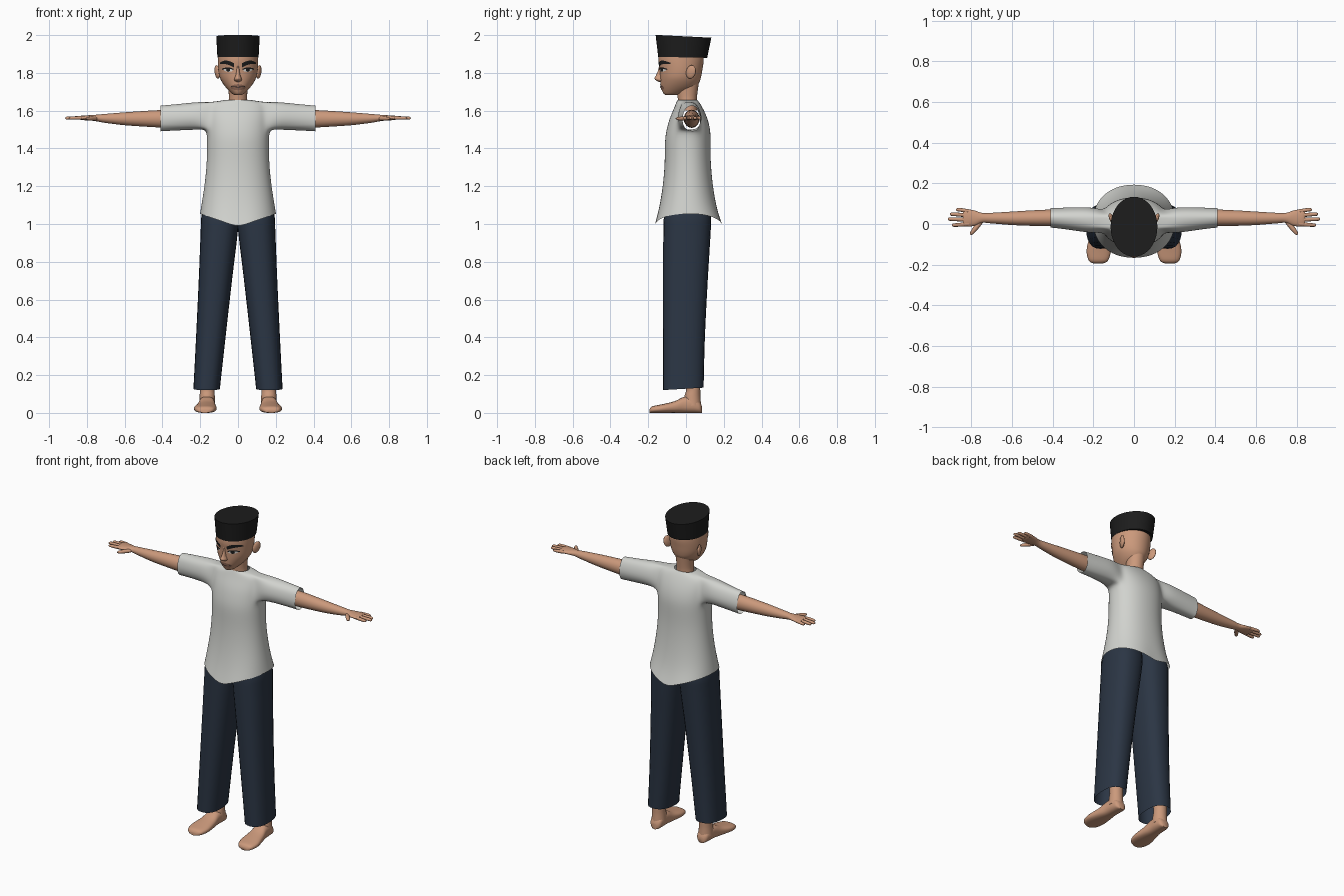
import bpy, bmesh, math
from mathutils import Vector

if "Cube" in bpy.data.objects:
    bpy.data.objects.remove(bpy.data.objects["Cube"])


def material(name, r, g, b):
    m = bpy.data.materials.new(name)
    m.use_nodes = True
    m.diffuse_color = (r, g, b, 1)
    m.node_tree.nodes["Principled BSDF"].inputs["Base Color"].default_value = (r, g, b, 1)
    return m


SKIN = material("skin", .6, .32, .2)
WHITE = material("shirt white", .64, .65, .62)
NAVY = material("trouser navy", .024, .036, .058)
BLACK = material("black", .012, .012, .012)
LIP = material("lip brown", .3, .15, .1)
EYE = material("eye white", .75, .73, .7)


def finish(name, bm, mat, mirror=False, angle=50, subdivide=0):
    bmesh.ops.recalc_face_normals(bm, faces=bm.faces[:])
    me = bpy.data.meshes.new(name)
    bm.to_mesh(me)
    bm.free()
    me.materials.append(mat)
    ob = bpy.data.objects.new(name, me)
    bpy.context.collection.objects.link(ob)
    bpy.ops.object.select_all(action='DESELECT')
    ob.select_set(True)
    bpy.context.view_layer.objects.active = ob
    bpy.ops.object.shade_smooth_by_angle(angle=math.radians(angle))
    if mirror:
        ob.modifiers.new("mirror", 'MIRROR').use_mirror_merge = False
    if subdivide:
        mod = ob.modifiers.new("subdivide", 'SUBSURF')
        mod.levels = mod.render_levels = subdivide
    return ob


def smooth(rows, steps=4):
    """Catmull-Rom resampling of rows of numbers."""
    out = []
    for i in range(len(rows) - 1):
        a, b, c, d = (rows[min(max(i + k, 0), len(rows) - 1)] for k in (-1, 0, 1, 2))
        for s in range(steps):
            t = s / steps
            out.append(tuple(q + t / 2 * (r - p + t * (2 * p - 5 * q + 4 * r - s3 + t * (3 * (q - r) + s3 - p)))
                             for p, q, r, s3 in zip(a, b, c, d)))
    return out + [tuple(rows[-1])]


def ring(centre, u, v, n=24, power=2):
    """Superellipse around a centre, spanned by two half axes."""
    pts = []
    for k in range(n):
        c, s = math.cos(math.tau * k / n), math.sin(math.tau * k / n)
        c, s = (math.copysign(abs(w) ** (2 / power), w) for w in (c, s))
        pts.append(Vector(centre) + Vector(u) * c + Vector(v) * s)
    return pts


def level(z, rx, front, back, cx=0, **kw):
    return ring((cx, (front + back) / 2, z), (rx, 0, 0), (0, (back - front) / 2, 0), **kw)


def across(x, y, ry, z, rz, **kw):
    return ring((x, y, z), (0, ry, 0), (0, 0, rz), **kw)


def loft(rings, caps=True, skip=lambda row, col: False):
    bm = bmesh.new()
    vs = [[bm.verts.new(p) for p in r] for r in rings]
    n = len(vs[0])
    for i in range(len(vs) - 1):
        for j in range(n):
            if not skip(i, j):
                k = (j + 1) % n
                bm.faces.new((vs[i][j], vs[i][k], vs[i + 1][k], vs[i + 1][j]))
    if caps:
        bm.faces.new(vs[0])
        bm.faces.new(vs[-1])
    return bm


# Shirt: torso with armholes, from which the sleeves are extruded
torso = [(1.055, .203, -.168, .195, .07), (1.12, .192, -.145, .165, .05), (1.22, .176, -.122, .142, .02),
         (1.34, .165, -.112, .13, 0), (1.44, .165, -.114, .132, 0), (1.5, .167, -.104, .13, 0),
         (1.56, .168, -.088, .115, 0), (1.61, .166, -.065, .092, 0), (1.643, .15, -.052, .072, 0),
         (1.657, .066, -.046, .06, 0)]
rings = []
for z, rx, front, back, drop in torso:
    r = level(z, rx, front, back, power=2.15)
    for p in r:
        p.z -= drop * (1 - min(1, abs(p.x) / rx))
    rings.append(r)
bm = loft(rings, False, lambda row, col: 5 <= row <= 7 and (col + 2) % 12 < 4)
for side in (1, -1):
    edges = [e for e in bm.edges if e.is_boundary and all(
        v.co.x * side > .09 and 1.45 < v.co.z < 1.65 for v in e.verts)]
    for x, cy, ry, cz, rz in [(.205, .02, .073, 1.573, .075), (.3, .028, .062, 1.565, .072),
                              (.4, .032, .052, 1.557, .071), (.41, .032, .052, 1.556, .071)]:
        new = bmesh.ops.extrude_edge_only(bm, edges=edges)["geom"]
        edges = [g for g in new if isinstance(g, bmesh.types.BMEdge) and g.is_boundary]
        for v in [g for g in new if isinstance(g, bmesh.types.BMVert)]:
            a = math.atan2((v.co.z - cz) / rz, (v.co.y - cy) / ry)
            v.co = (x * side, cy + ry * math.cos(a), cz + rz * math.sin(a))
finish("shirt", bm, WHITE, angle=180, subdivide=2)

# Trousers: one straight leg, mirrored, with a slanted hem
rings = []
for z, cx, rx, front, back in smooth([(.128, .166, .07, -.122, .093), (.4, .144, .078, -.121, .1),
                                      (.7, .12, .088, -.121, .115), (.95, .1, .098, -.12, .13),
                                      (1.04, .095, .099, -.116, .132), (1.12, .088, .088, -.095, .11)]):
    r = level(z, rx, front, back, cx, power=2.4)
    if z < .13:
        for p in r:
            p.z += .06 * p.y
    rings.append(r)
finish("trouser_leg", loft(rings, False), NAVY, mirror=True)

# Feet and ankles
foot = smooth([(-.194, .176, .022, .018), (-.18, .175, .047, .034), (-.13, .173, .06, .045),
               (-.06, .168, .051, .062), (-.01, .165, .043, .085), (.04, .163, .041, .085),
               (.072, .162, .034, .06), (.084, .162, .018, .035)])
finish("foot", loft([ring((cx, y, top / 2), (rx, 0, 0), (0, 0, top / 2), power=2.5)
                     for y, cx, rx, top in foot]), SKIN, mirror=True)
ankle = smooth([(.04, .043, -.012, .08), (.09, .04, -.008, .076), (.14, .039, 0, .075), (.3, .045, -.03, .07)])
finish("ankle", loft([level(z, rx, a, b, .163) for z, rx, a, b in ankle]), SKIN, mirror=True)

# Arms with palms, fingers and thumbs
arm = smooth([(.3, .03, .042, 1.557, .048), (.41, .03, .041, 1.557, .046), (.5, .029, .038, 1.557, .041),
              (.6, .028, .033, 1.557, .034), (.7, .029, .026, 1.559, .024), (.745, .03, .024, 1.561, .018),
              (.785, .029, .038, 1.562, .014), (.825, .03, .043, 1.562, .012), (.84, .031, .038, 1.562, .008)])
finish("arm", loft([across(*row) for row in arm]), SKIN, mirror=True)
for name, root, tip, length in [("little_finger", .062, .07, .875), ("ring_finger", .042, .048, .905),
                                ("middle_finger", .02, .024, .915), ("index_finger", 0, -.005, .895)]:
    rows = smooth([(.81, root, .01, 1.562, .01), (length - .02, tip, .009, 1.561, .009),
                   (length - .004, tip, .007, 1.56, .006), (length, tip, .002, 1.56, .002)], 2)
    finish(name, loft([across(*row, n=10) for row in rows]), SKIN, mirror=True)
thumb = [((.755, .008), .012), ((.78, -.022), .013), ((.797, -.044), .01), ((.804, -.053), .004)]
finish("thumb", loft([ring((x, y, 1.558), (r * .8, r * .5, 0), (0, 0, r * .85), n=10)
                      for (x, y), r in thumb]), SKIN, mirror=True)

# Neck and head
neck = smooth([(1.6, .06, -.04, .06), (1.65, .05, -.042, .057), (1.69, .049, -.046, .06), (1.76, .055, -.05, .07)])
finish("neck", loft([level(*row) for row in neck]), SKIN)
head = smooth([(1.683, .018, -.108, -.05), (1.692, .034, -.12, -.01), (1.72, .062, -.131, .045),
               (1.75, .084, -.135, .07), (1.78, .098, -.137, .08), (1.82, .105, -.139, .087),
               (1.87, .107, -.146, .094), (1.92, .105, -.14, .09)])
finish("head", loft([level(*row, n=40) for row in head]), SKIN)
nose = smooth([(1.752, .008, -.143, -.11), (1.76, .019, -.158, -.11), (1.77, .019, -.167, -.11),
               (1.785, .013, -.16, -.11), (1.81, .009, -.149, -.11), (1.84, .007, -.142, -.11)])
finish("nose", loft([level(*row, n=16) for row in nose]), SKIN)

# Ears
bm = bmesh.new()
bmesh.ops.create_uvsphere(bm, u_segments=16, v_segments=10, radius=1)
for v in bm.verts:
    x, y, z = v.co
    v.co = (.11 + .012 * x + .008 * y + .004 * z, .026 + .026 * y + .004 * z, 1.805 + .036 * z)
finish("ear", bm, SKIN, mirror=True)


# Painted face details, laid just over the face
def face_y(x, z):
    for a, b in zip(head, head[1:]):
        if a[0] <= z <= b[0]:
            t = (z - a[0]) / (b[0] - a[0])
            rx, front, back = (p + t * (q - p) for p, q in zip(a[1:], b[1:]))
            return (front + back) / 2 - (back - front) / 2 * math.sqrt(max(0, 1 - (x / rx) ** 2))


def patch(name, mat, x0, x1, mid, half, lift, mirror=True, n=12):
    bm = bmesh.new()
    grid = []
    for i in range(n + 1):
        t = i / n
        x = x0 + t * (x1 - x0)
        zs = [mid(t) + k * half(t) for k in (-1, 0, 1)]
        grid.append([bm.verts.new((x, face_y(x, z) - lift, z)) for z in zs])
    for a, b in zip(grid, grid[1:]):
        for k in (0, 1):
            bm.faces.new((a[k], b[k], b[k + 1], a[k + 1]))
    finish(name, bm, mat, mirror)


def lens(h):
    return lambda t: h * math.sqrt(max(.002, 1 - (2 * t - 1) ** 2))


patch("eyebrow", BLACK, .022, .096, lambda t: 1.84 + .016 * math.sin(2.4 * t),
      lambda t: .011 * (1 - t ** 3 * .7), .004)
patch("eye", EYE, .028, .078, lambda t: 1.814 + .004 * t, lens(.01), .003)
patch("iris", BLACK, .041, .063, lambda t: 1.816, lens(.01), .005)
patch("eyelid_line", BLACK, .025, .084, lambda t: 1.819 + .007 * math.sin(math.pi * t), lambda t: .0035, .006)
patch("lips", LIP, -.04, .04, lambda t: 1.724, lens(.016), .003, mirror=False)
patch("mouth_line", BLACK, -.036, .036, lambda t: 1.728 - .003 * math.sin(math.pi * t),
      lambda t: .0015, .005, mirror=False)

# Brimless cap with a tilted flat top
rings = []
for z, rx, front, back, tilt in [(1.882, .109, -.147, .112, -.02), (1.993, .115, -.161, .134, -.05)]:
    r = level(z, rx, front, back, n=40)
    for p in r:
        p.z += tilt * p.y
    rings.append(r)
finish("cap", loft(rings), BLACK)
